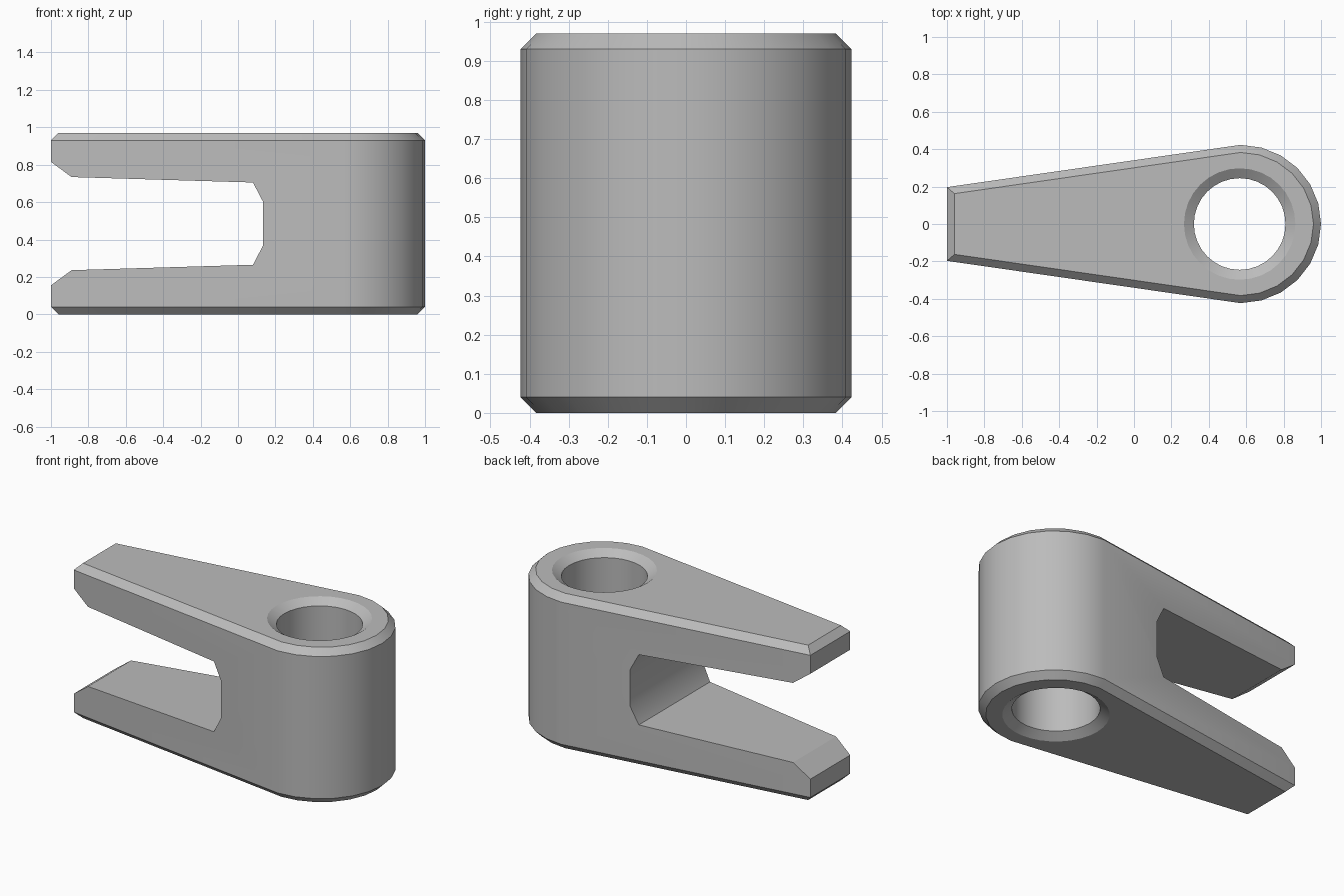
import bpy, bmesh, math

if "Cube" in bpy.data.objects:
    bpy.data.objects.remove(bpy.data.objects["Cube"])

HEIGHT = 0.97
CHAMFER = 0.04
BORE_X = 0.565

grey = bpy.data.materials.new("plain grey")
grey.diffuse_color = (0.5, 0.5, 0.5, 1)
grey.use_nodes = True
grey.node_tree.nodes["Principled BSDF"].inputs["Base Color"].default_value = grey.diffuse_color


def new_object(name, bm):
    bmesh.ops.recalc_face_normals(bm, faces=bm.faces)
    mesh = bpy.data.meshes.new(name)
    bm.to_mesh(mesh)
    bm.free()
    mesh.materials.append(grey)
    obj = bpy.data.objects.new(name, mesh)
    bpy.context.collection.objects.link(obj)
    return obj


def prism(points, direction):
    """Closed outline extruded along a direction."""
    bm = bmesh.new()
    face = bm.faces.new([bm.verts.new(p) for p in points])
    result = bmesh.ops.extrude_face_region(bm, geom=[face], use_keep_orig=True)
    verts = [v for v in result["geom"] if isinstance(v, bmesh.types.BMVert)]
    bmesh.ops.translate(bm, verts=verts, vec=direction)
    bmesh.ops.recalc_face_normals(bm, faces=bm.faces)
    return bm


# Tapered body with a rounded end, chamfered around both rims
arc = [math.radians(a) for a in range(-90, 91, 15)]
outline = [(-1, 0.197, 0), (-1, -0.197, 0)]
outline += [(0.57 + 0.43 * math.cos(a), 0.423 * math.sin(a), 0) for a in arc]
bm = prism(outline, (0, 0, HEIGHT))
rims = [e for e in bm.edges if abs(e.verts[0].co.z - e.verts[1].co.z) < 1e-5]
bmesh.ops.bevel(bm, geom=rims, offset=CHAMFER, offset_type='OFFSET',
                segments=1, profile=0.5, affect='EDGES')
body = new_object("clevis_body", bm)

# Flared slot between the two prongs
half = [(-1.1, 0.08), (-1, 0.155), (-0.89, 0.236), (0.08, 0.265), (0.135, 0.37)]
profile = half + [(x, HEIGHT - z) for x, z in reversed(half)]
slot = new_object("slot_cutter", prism([(x, -0.6, z) for x, z in profile], (0, 1.2, 0)))

# Bore with a countersink at each end
sink = 0.036
rings = [(0.298 + 0.075, -0.05), (0.298, 0), (0.245, sink),
         (0.245, HEIGHT - sink), (0.298, HEIGHT), (0.298 + 0.075, HEIGHT + 0.05)]
bm = bmesh.new()
SIDES = 32
loops = [[bm.verts.new((BORE_X + r * math.cos(2 * math.pi * i / SIDES),
                        r * math.sin(2 * math.pi * i / SIDES), z))
          for i in range(SIDES)] for r, z in rings]
for low, high in zip(loops, loops[1:]):
    for i in range(SIDES):
        j = (i + 1) % SIDES
        bm.faces.new((low[i], low[j], high[j], high[i]))
bm.faces.new(loops[0][::-1])
bm.faces.new(loops[-1])
bore = new_object("bore_cutter", bm)

# Cut the slot and bore, then shade
bpy.context.view_layer.objects.active = body
body.select_set(True)
for cutter in (slot, bore):
    mod = body.modifiers.new(cutter.name, 'BOOLEAN')
    mod.operation = 'DIFFERENCE'
    mod.solver = 'EXACT'
    mod.object = cutter
    bpy.ops.object.modifier_apply(modifier=mod.name)
    bpy.data.objects.remove(cutter)
bpy.ops.object.shade_smooth_by_angle(angle=math.radians(30))
